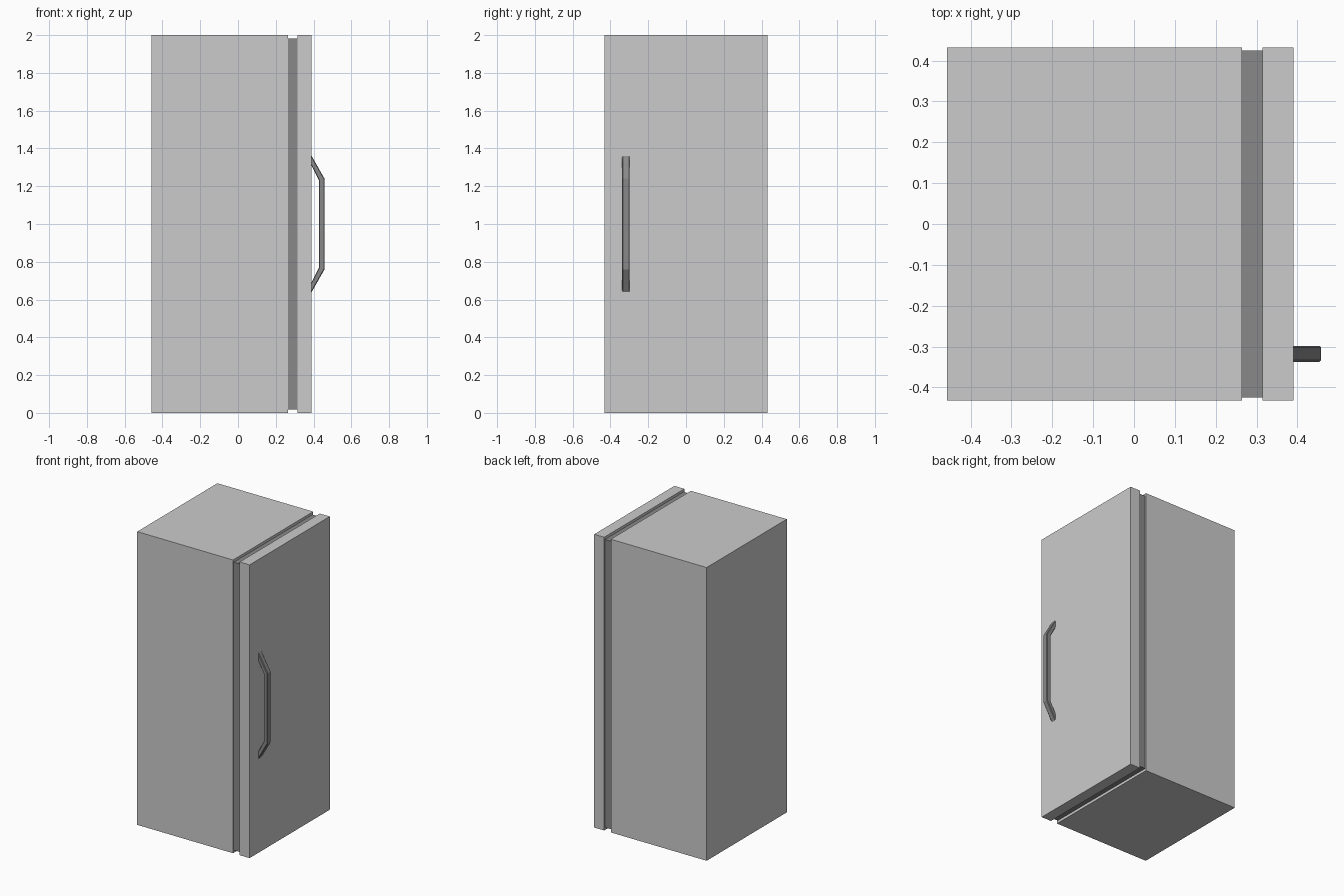
import bpy, bmesh

if "Cube" in bpy.data.objects:
    bpy.data.objects.remove(bpy.data.objects["Cube"])

dark = bpy.data.materials.new("dark_grey")
dark.diffuse_color = (0.25, 0.25, 0.25, 1)
dark.use_nodes = True
dark.node_tree.nodes["Principled BSDF"].inputs["Base Color"].default_value = dark.diffuse_color


def finish(name, bm, mat=None):
    bmesh.ops.recalc_face_normals(bm, faces=bm.faces)
    mesh = bpy.data.meshes.new(name)
    bm.to_mesh(mesh)
    bm.free()
    if mat:
        mesh.materials.append(mat)
    obj = bpy.data.objects.new(name, mesh)
    bpy.context.collection.objects.link(obj)
    return obj


def box(name, x0, x1, half_y, z0, z1, mat=None):
    bm = bmesh.new()
    bmesh.ops.create_cube(bm, size=1)
    for v in bm.verts:
        v.co.x = (x0 + x1) / 2 + v.co.x * (x1 - x0)
        v.co.y *= 2 * half_y
        v.co.z = (z0 + z1) / 2 + v.co.z * (z1 - z0)
    return finish(name, bm, mat)


# Cabinet, recessed door seal and door slab
box("cabinet", -0.458, 0.265, 0.432, 0, 2)
box("door_seal", 0.265, 0.315, 0.425, 0.018, 1.982, dark)
box("door", 0.315, 0.39, 0.432, 0, 2)

# Bent handle: chamfered section swept through (outer, inner) corner pairs
half = [((0.39, 0.36), (0.39, 0.307)), ((0.458, 0.24), (0.428, 0.232))]
stations = [((ox, 1 + oz), (ix, 1 + iz)) for (ox, oz), (ix, iz) in half]
stations += [((ox, 1 - oz), (ix, 1 - iz)) for (ox, oz), (ix, iz) in reversed(half)]
cy, w, c, t = -0.318, 0.0195, 0.004, 0.13
section = [(t, -w), (1 - t, -w), (1, -w + c), (1, w - c),
           (1 - t, w), (t, w), (0, w - c), (0, -w + c)]

bm = bmesh.new()
rings = [[bm.verts.new((o[0] + (i[0] - o[0]) * s, cy + y, o[1] + (i[1] - o[1]) * s))
          for s, y in section] for o, i in stations]
for a, b in zip(rings, rings[1:]):
    for k in range(len(section)):
        n = (k + 1) % len(section)
        bm.faces.new((a[k], a[n], b[n], b[k]))
bm.faces.new(rings[0])
bm.faces.new(rings[-1])
finish("door_handle", bm, dark)
